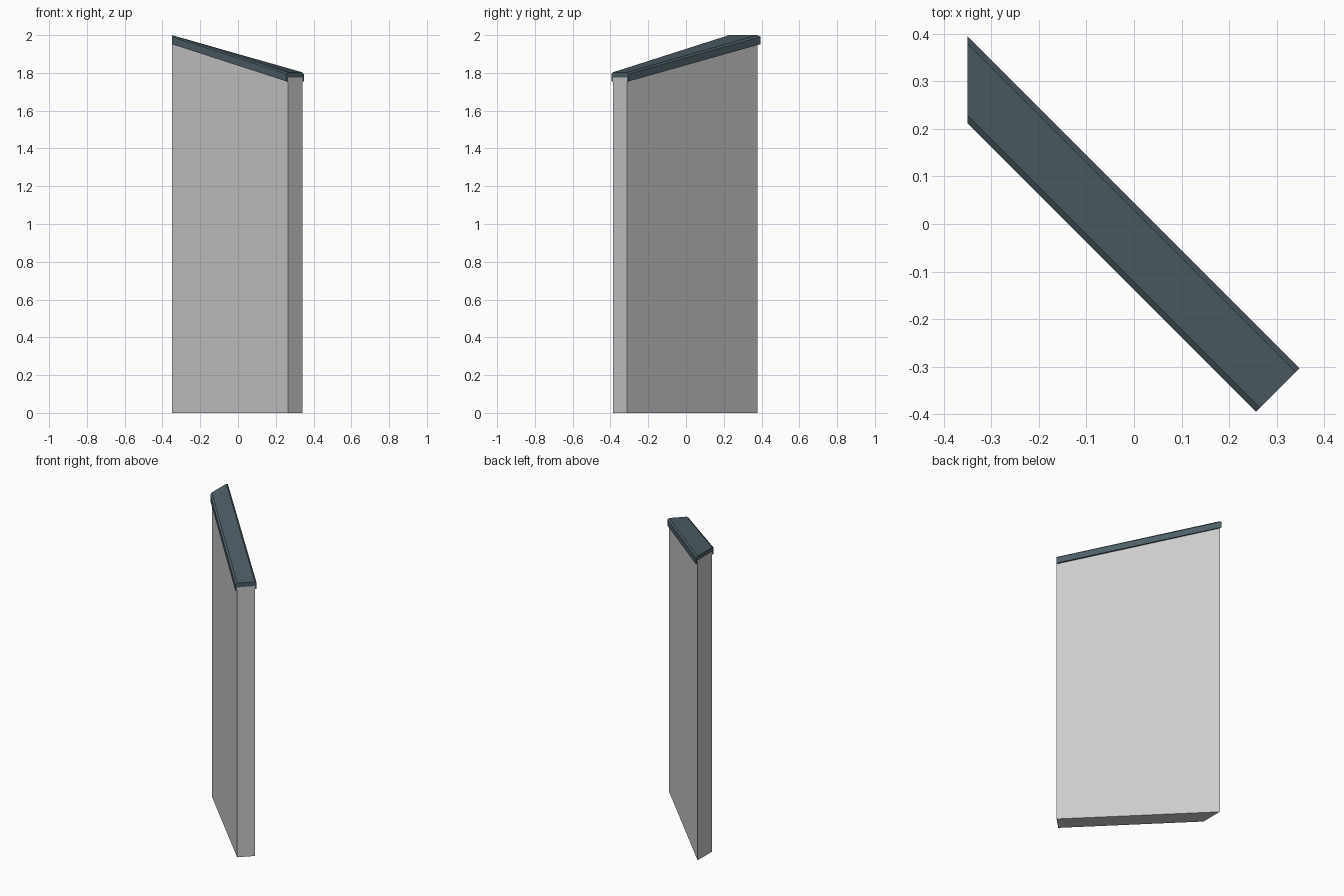
import bpy, bmesh

if "Cube" in bpy.data.objects:
    bpy.data.objects.remove(bpy.data.objects["Cube"])

LEFT_X = -0.35      # mitred high end lies on x = LEFT_X
RIGHT_D = 0.652     # square low end lies on x - y = RIGHT_D
Z_LEFT, Z_RIGHT = 2.0, 1.803


def end_points(profile, right):
    # profile: (s, dz, grounded) where s = x + y across the wall
    pts = []
    for s, dz, grounded in profile:
        if right:
            x, y, top = (s + RIGHT_D) / 2, (s - RIGHT_D) / 2, Z_RIGHT
        else:
            x, y, top = LEFT_X, s - LEFT_X, Z_LEFT
        pts.append((x, y, 0.0 if grounded else top + dz))
    return pts


def sweep(name, profile, color=None):
    bm = bmesh.new()
    a = [bm.verts.new(p) for p in end_points(profile, False)]
    b = [bm.verts.new(p) for p in end_points(profile, True)]
    n = len(a)
    bm.faces.new(a)
    bm.faces.new(b[::-1])
    for i in range(n):
        j = (i + 1) % n
        bm.faces.new((a[j], a[i], b[i], b[j]))
    bmesh.ops.recalc_face_normals(bm, faces=bm.faces)
    mesh = bpy.data.meshes.new(name)
    bm.to_mesh(mesh)
    bm.free()
    obj = bpy.data.objects.new(name, mesh)
    bpy.context.collection.objects.link(obj)
    if color:
        mat = bpy.data.materials.new(name + "_paint")
        mat.diffuse_color = color
        mat.use_nodes = True
        mat.node_tree.nodes["Principled BSDF"].inputs["Base Color"].default_value = mat.diffuse_color
        mesh.materials.append(mat)
    return obj


F_OUT, F_IN, B_IN, B_OUT = -0.138, -0.122, 0.029, 0.045
LIP, UNDER, CHAMFER = -0.048, -0.028, -0.009

# wall slab with sloping top
sweep("wall_panel", [(F_IN, 0, True), (B_IN, 0, True),
                     (B_IN, UNDER, False), (F_IN, UNDER, False)])

# chamfered channel coping with lips over both wall faces
sweep("sloped_coping", [(F_OUT, LIP, False), (F_OUT, CHAMFER, False),
                        (F_IN, 0, False), (B_IN, 0, False),
                        (B_OUT, CHAMFER, False), (B_OUT, LIP, False),
                        (B_IN, LIP, False), (B_IN, UNDER, False),
                        (F_IN, UNDER, False), (F_IN, LIP, False)],
      (0.075, 0.115, 0.135, 1))
